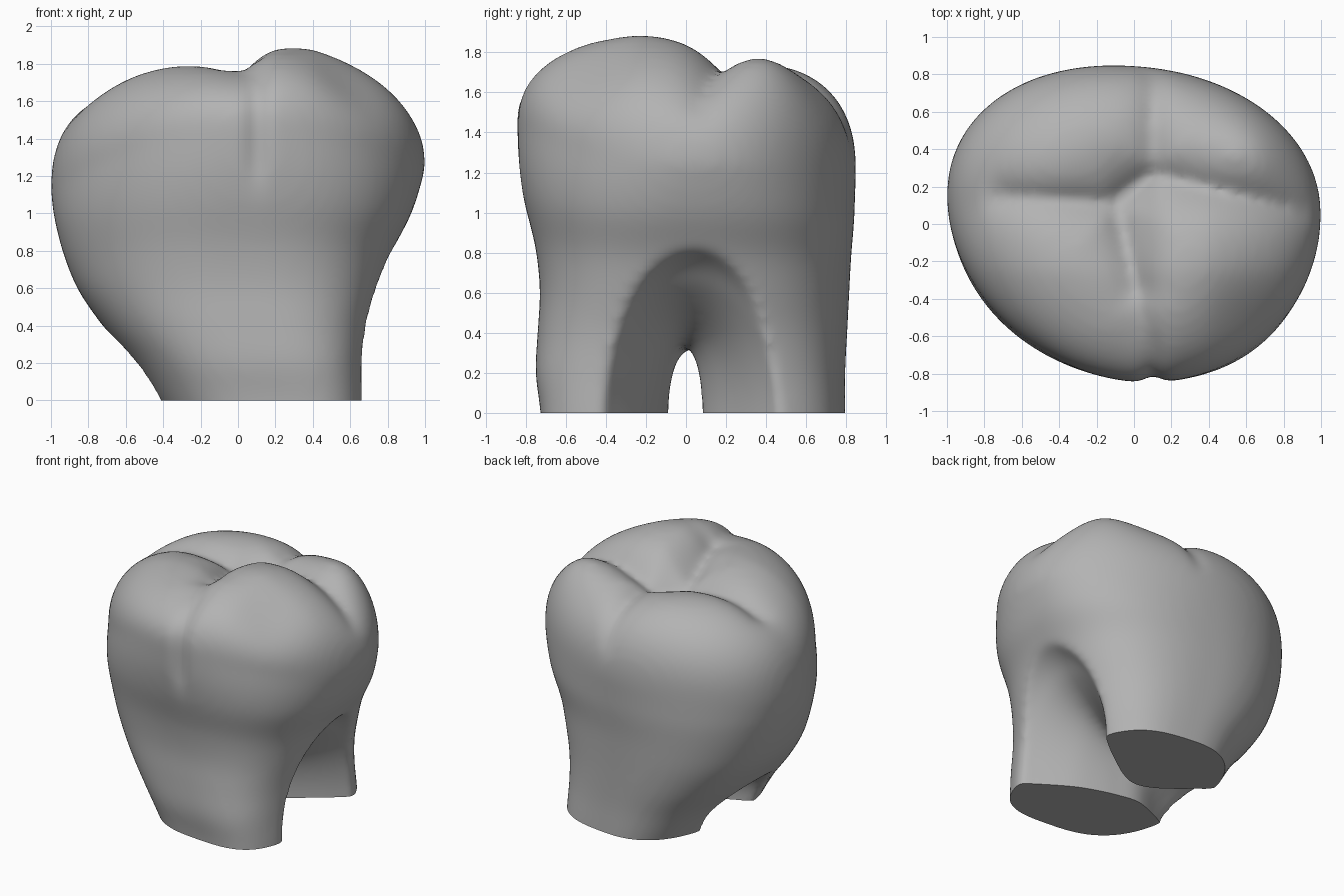
import bpy, bmesh
from math import sin, cos, pi, exp, tau
from mathutils import Vector
from mathutils.geometry import intersect_point_line

cube = bpy.data.objects.get("Cube")
if cube:
    bpy.data.objects.remove(cube)

mat = bpy.data.materials.new("enamel_grey")
mat.use_nodes = True
GREY = (0.45, 0.45, 0.45, 1)
mat.diffuse_color = GREY
mat.node_tree.nodes["Principled BSDF"].inputs["Base Color"].default_value = GREY

SEG = 96
RIM = 1.3


def step(v, width):
    return 1 / (1 + exp(-v / width))


def bump(x, y, cx, cy, radius):
    return exp(-((x - cx) ** 2 + (y - cy) ** 2) / radius ** 2)


def loft(name, rings, tip=None):
    """Skin a list of equal point rings into a closed solid."""
    bm = bmesh.new()
    loops = [[bm.verts.new(p) for p in ring] for ring in rings]
    n = len(loops[0])
    for a, b in zip(loops, loops[1:]):
        for i in range(n):
            j = (i + 1) % n
            bm.faces.new((a[i], a[j], b[j], b[i]))
    bm.faces.new(loops[0][::-1])
    if tip:
        top = bm.verts.new(tip)
        for i in range(n):
            bm.faces.new((loops[-1][i], loops[-1][(i + 1) % n], top))
    else:
        bm.faces.new(loops[-1])
    bmesh.ops.recalc_face_normals(bm, faces=bm.faces)
    mesh = bpy.data.meshes.new(name)
    bm.to_mesh(mesh)
    bm.free()
    obj = bpy.data.objects.new(name, mesh)
    bpy.context.collection.objects.link(obj)
    return obj


def refine(rows, parts):
    """Smoothly interpolate a table of section values."""
    rows = [Vector(r) for r in rows]
    result = []
    for i in range(len(rows) - 1):
        a, b = rows[i], rows[i + 1]
        ta = (b - rows[max(i - 1, 0)]) / 2
        tb = (rows[min(i + 2, len(rows) - 1)] - a) / 2
        for k in range(parts):
            t = k / parts
            result.append(a * (1 + 2 * t) * (1 - t) ** 2 + ta * t * (1 - t) ** 2
                          + b * t * t * (3 - 2 * t) - tb * t * t * (1 - t))
    return result + [rows[-1]]


# Chewing surface: four cusps parted by fissures
FISSURES = [  # start, end, depth
    ((0.1, -0.9), (0.02, -0.35), 0.07),
    ((0.02, -0.35), (-0.1, 0.12), 0.12),
    ((-0.1, 0.11), (-0.7, 0.15), 0.12),
    ((-0.1, 0.12), (0.1, 0.27), 0.15),
    ((0.1, 0.27), (0.9, 0.07), 0.12),
    ((0.1, 0.28), (0.1, 0.8), 0.1),
]


def crown_height(x, y):
    right = step(x - 0.05, 0.05)
    back = step(y - 0.15 + 0.08 * max(0, x), 0.05)
    ridge = 0.12 * max(0, abs(x - 0.3) - 0.1) * right
    ridge += 0.06 * max(0, abs(x + 0.35) - 0.2) * (1 - right)
    front_h = 1.845 + 0.095 * right - ridge - 0.12 * max(0, y + 0.25)
    front_h -= 0.09 * bump(x, y, 0.68, -0.58, 0.25)
    back_h = 1.815 + 0.13 * bump(x, y, 0.68, 0.45, 0.26)
    h = front_h * (1 - back) + back_h * back
    p = Vector((x, y, 0))
    cut = 0
    for a, b, depth in FISSURES:
        a, b = Vector((*a, 0)), Vector((*b, 0))
        q, t = intersect_point_line(p, a, b)
        q = a.lerp(b, min(1, max(0, t)))
        cut = max(cut, depth * exp(-(p - q).length / 0.11))
    return h - cut - 0.09 * bump(x, y, 0, 0.17, 0.35)


# Side outline levels: z, left x, right x, front y, back y, squareness
LEVELS = [
    (-0.3, -0.26, 0.69, -0.70, 0.79, 2.8),
    (0.0, -0.43, 0.69, -0.715, 0.79, 2.8),
    (0.2, -0.56, 0.69, -0.74, 0.79, 2.7),
    (0.4, -0.72, 0.71, -0.73, 0.80, 2.6),
    (0.6, -0.85, 0.76, -0.72, 0.81, 2.5),
    (0.8, -0.925, 0.82, -0.745, 0.82, 2.4),
    (1.0, -0.97, 0.915, -0.805, 0.835, 2.3),
    (1.15, -0.99, 0.965, -0.835, 0.84, 2.2),
    (RIM, -1.0, 1.0, -0.845, 0.845, 2.1),
]


def signed_pow(v, e):
    return (1 if v > 0 else -1) * abs(v) ** e


def outline(level, scale=1):
    """Rounded section; its widest line sits higher at the front than at the sides."""
    z, x0, x1, y0, y1, n = level
    low = max(0, min(1, z / RIM))
    mid = 0.1 * low
    points = []
    for i in range(SEG):
        a = tau * i / SEG
        ca, sa = cos(a), sin(a)
        # each corner of the roots has its own fullness
        corner = (0.45 if sa > 0 else 0.6) if ca > 0 else (-0.5 if sa > 0 else -0.1)
        power = 2 / (n + corner * (1 - low) - (0.14 * low if sa < 0 else 0))
        c, s = signed_pow(ca, power), signed_pow(sa, power)
        x = (x0 + x1) / 2 + (x1 - x0) / 2 * c * scale
        y = mid + s * scale * (y1 - mid if s > 0 else mid - y0)
        y -= (0.05 + 0.015 * s if s > 0 else 0.05 - 0.03 * s * low) * c * scale
        tilt = ca * ca * (-0.06 if ca > 0 else -0.18) + sa * sa * (-0.1 if sa > 0 else 0.15)
        points.append((x, y, z + tilt * low ** 3))
    return points


rings = [outline(level) for level in refine(LEVELS, 4)]
for k in range(1, 33):
    t = cos(k / 33 * pi / 2)
    dome = (1 - t ** 2.5) ** 0.4
    rings.append([(x, y, z + (crown_height(x, y) - z) * dome)
                  for x, y, z in outline(LEVELS[-1], t)])
tooth = loft("tooth", rings, (0, 0.1, crown_height(0, 0.1)))

# Waisted tunnel between the two roots: x, front y, back y, arch height
ARCH = [(-1.1, -0.36, 0.62, 0.42), (-0.65, -0.27, 0.5, 0.36), (-0.4, -0.2, 0.38, 0.33),
        (-0.13, -0.09, 0.16, 0.33), (0.05, -0.11, 0.08, 0.34), (0.2, -0.15, 0.13, 0.37),
        (0.35, -0.21, 0.23, 0.44), (0.5, -0.3, 0.34, 0.54), (0.62, -0.38, 0.44, 0.64),
        (0.74, -0.45, 0.53, 0.76), (1.0, -0.55, 0.66, 0.92)]


def arch_ring(x, y0, y1, top):
    mid, w = (y0 + y1) / 2, (y1 - y0) / 2
    curve = [(x, mid + w * cos(pi * i / 24), top * sin(pi * i / 24)) for i in range(25)]
    return curve + [(x, y0, -0.6), (x, y1, -0.6)]


tunnel = loft("root_tunnel_cutter", [arch_ring(*a) for a in refine(ARCH, 3)])
tunnel.hide_render = True
tunnel.hide_set(True)

cut = tooth.modifiers.new("tunnel", 'BOOLEAN')
cut.operation, cut.object, cut.solver = 'DIFFERENCE', tunnel, 'EXACT'
remesh = tooth.modifiers.new("even_mesh", 'REMESH')
remesh.mode, remesh.voxel_size = 'VOXEL', 0.026
soft = tooth.modifiers.new("soften", 'SMOOTH')
soft.factor, soft.iterations = 0.5, 12
bpy.context.view_layer.update()
deps = bpy.context.evaluated_depsgraph_get()
mesh = bpy.data.meshes.new_from_object(tooth.evaluated_get(deps))
tooth.modifiers.clear()
tooth.data = mesh

# Vertical grooves on front and back, then flat root ends
bm = bmesh.new()
bm.from_mesh(mesh)
for v in bm.verts:
    x, y, z = v.co
    band = step(z - 1.2, 0.05) * exp(-((x - 0.1) / 0.06) ** 2)
    if y < -0.4:
        v.co.y += 0.03 * band * step(-y - 0.6, 0.04)
    elif y > 0.4:
        v.co.y -= 0.015 * band * step(z - 1.4, 0.04)
geom = bm.verts[:] + bm.edges[:] + bm.faces[:]
res = bmesh.ops.bisect_plane(bm, geom=geom, plane_co=(0, 0, 0), plane_no=(0, 0, 1),
                             clear_inner=True)
edges = [e for e in res["geom_cut"] if isinstance(e, bmesh.types.BMEdge)]
bmesh.ops.holes_fill(bm, edges=edges, sides=0)
bmesh.ops.recalc_face_normals(bm, faces=bm.faces)
bm.to_mesh(mesh)
bm.free()
mesh.materials.clear()
mesh.materials.append(mat)

bpy.ops.object.select_all(action='DESELECT')
tooth.select_set(True)
bpy.context.view_layer.objects.active = tooth
bpy.ops.object.shade_smooth_by_angle(angle=0.9)
